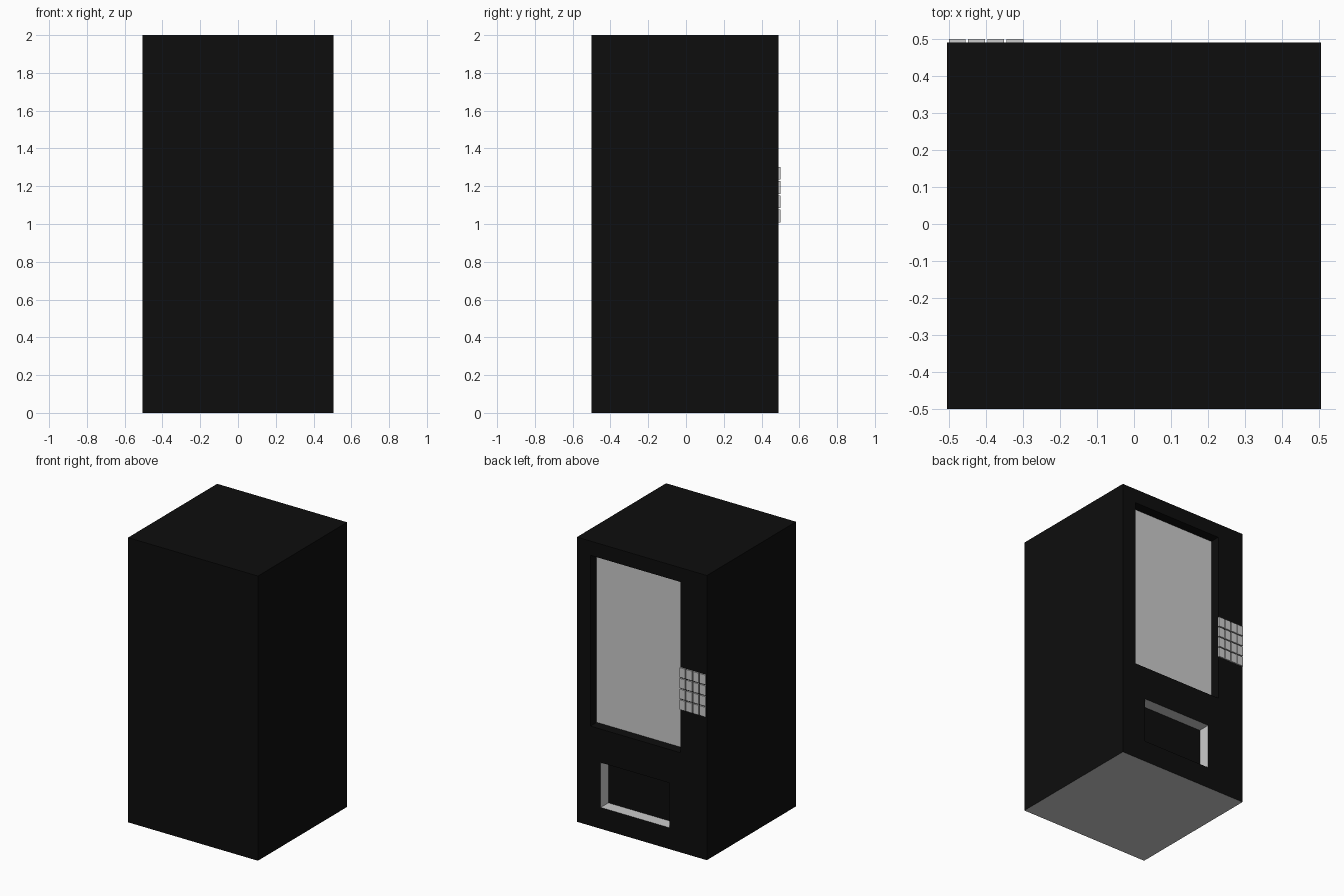
import bpy

if "Cube" in bpy.data.objects:
    bpy.data.objects.remove(bpy.data.objects["Cube"])

black = bpy.data.materials.new("black_paint")
black.diffuse_color = (0.004, 0.004, 0.004, 1)
black.use_nodes = True
black.node_tree.nodes["Principled BSDF"].inputs["Base Color"].default_value = black.diffuse_color
grey = bpy.data.materials.new("bare_grey")
grey.diffuse_color = (0.8, 0.8, 0.8, 1)
grey.use_nodes = True
grey.node_tree.nodes["Principled BSDF"].inputs["Base Color"].default_value = grey.diffuse_color


def box(name, x, y, z, mat=None):
    """Box from (min, max) ranges along each axis."""
    bpy.ops.mesh.primitive_cube_add(size=1)
    ob = bpy.context.object
    ob.name = name
    for v in ob.data.vertices:
        for i, (lo, hi) in enumerate((x, y, z)):
            v.co[i] = lo + (v.co[i] + 0.5) * (hi - lo)
    if mat:
        ob.data.materials.append(mat)
    return ob


FACE = 0.49          # service face of the cabinet, towards +y
WINDOW_DEPTH = 0.07
CHUTE_DEPTH = 0.085

# Cabinet with two recesses cut into the service face
cabinet = box("cabinet", (-0.505, 0.505), (-0.5, FACE), (0, 2), black)
cabinet.data.materials.append(grey)
cutters = [
    box("window_cutter", (-0.3, 0.4), (FACE - WINDOW_DEPTH, 0.6), (0.7, 1.9), black),
    box("chute_cutter", (-0.215, 0.32), (FACE - CHUTE_DEPTH, 0.6), (0.15, 0.465), black),
]
bpy.context.view_layer.objects.active = cabinet
for c in cutters:
    c.hide_render = True
    mod = cabinet.modifiers.new("recess", 'BOOLEAN')
    mod.operation = 'DIFFERENCE'
    mod.solver = 'EXACT'
    mod.object = c
    bpy.ops.object.modifier_apply(modifier=mod.name)
for c in cutters:
    bpy.data.objects.remove(c)

# Grey faces: underside, window pane and chute walls
for p in cabinet.data.polygons:
    c, n = p.center, p.normal
    underside = c.z < 0.001
    pane = n.y > 0.9 and abs(c.y - (FACE - WINDOW_DEPTH)) < 0.002
    chute_wall = abs(n.y) < 0.1 and 0.1 < c.z < 0.5 and FACE - CHUTE_DEPTH < c.y < FACE and abs(c.x) < 0.4
    p.material_index = 1 if underside or pane or chute_wall else 0

# Keypad: 4 x 4 blank buttons
for row in range(4):
    for col in range(4):
        x0 = -0.5 + col * 0.052
        z0 = 1.008 + row * 0.0755
        box(f"keypad_button_{row}_{col}", (x0, x0 + 0.045),
            (FACE - 0.002, 0.5), (z0, z0 + 0.068), grey)
